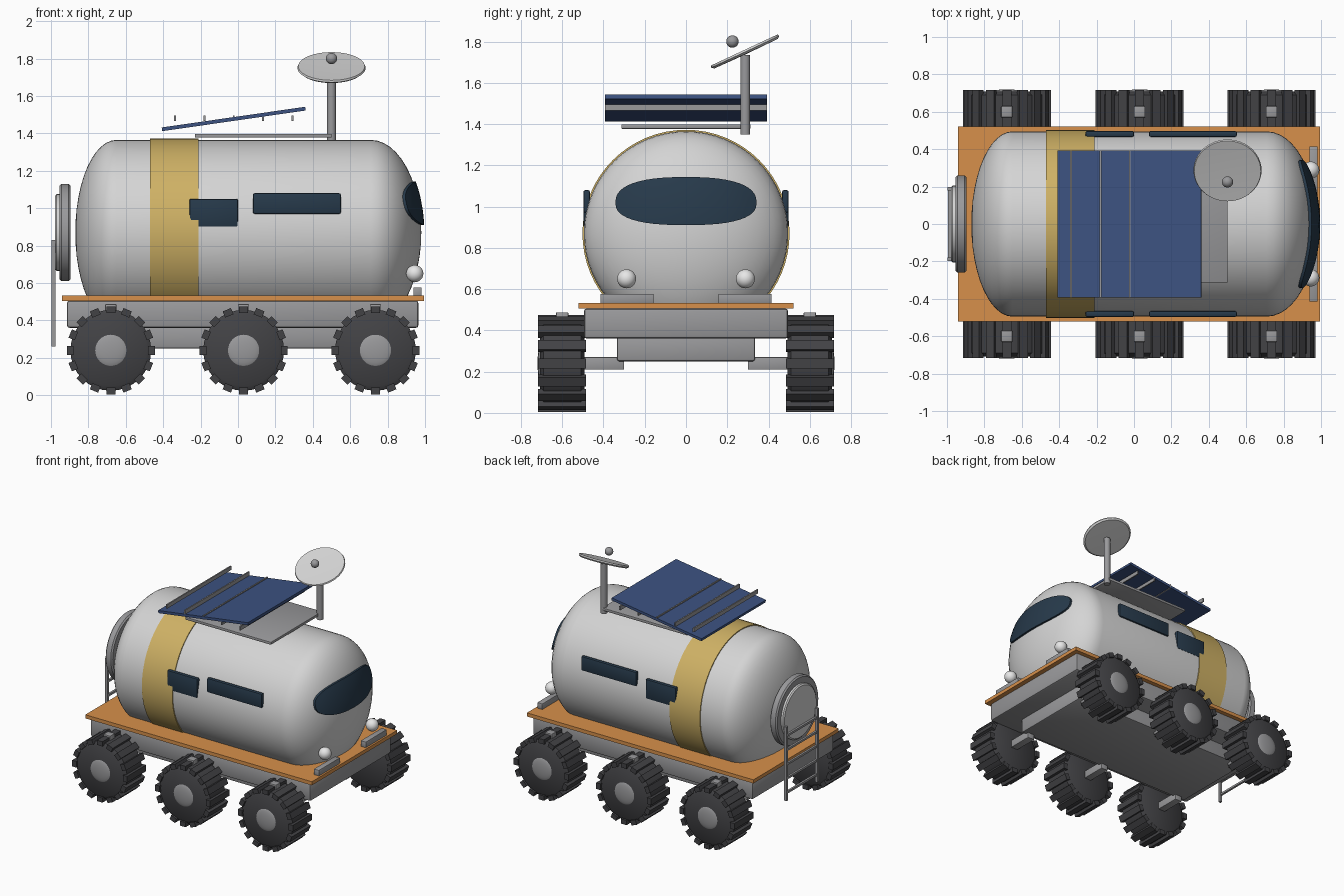
import bpy, bmesh, math
from math import sin, cos, pi, sqrt, radians
from mathutils import Matrix, Vector

if "Cube" in bpy.data.objects:
    bpy.data.objects.remove(bpy.data.objects["Cube"], do_unlink=True)


def material(name, r, g, b):
    m = bpy.data.materials.new(name)
    m.use_nodes = True
    m.diffuse_color = (r, g, b, 1)
    m.node_tree.nodes["Principled BSDF"].inputs["Base Color"].default_value = (r, g, b, 1)
    return m


SHELL = material("light grey shell", .66, .66, .66)
GREY = material("mid grey metal", .32, .32, .33)
ORANGE = material("orange deck", .68, .28, .07)
GOLD = material("gold band", .62, .44, .13)
GLASS = material("dark blue glass", .02, .042, .07)
SOLAR = material("solar blue", .045, .085, .22)
RUBBER = material("black rubber", .055, .055, .06)
LAMP = material("white lamp", .8, .8, .8)


def finish(name, bm, mat, smooth=True):
    bmesh.ops.recalc_face_normals(bm, faces=bm.faces)
    me = bpy.data.meshes.new(name)
    bm.to_mesh(me)
    bm.free()
    me.materials.append(mat)
    ob = bpy.data.objects.new(name, me)
    bpy.context.collection.objects.link(ob)
    if smooth:
        bpy.ops.object.select_all(action='DESELECT')
        ob.select_set(True)
        bpy.context.view_layer.objects.active = ob
        bpy.ops.object.shade_smooth_by_angle(angle=radians(35))
    return ob


def add_box(bm, centre, size, turn=Matrix()):
    bmesh.ops.create_cube(bm, size=1, matrix=Matrix.Translation(centre) @ turn @ Matrix.Diagonal((*size, 1)))


def box(name, mat, x, y, z, bevel=0):
    """Box from (min, max) ranges, with optional rounded edges."""
    bm = bmesh.new()
    add_box(bm, [sum(r) / 2 for r in (x, y, z)], [r[1] - r[0] for r in (x, y, z)])
    if bevel:
        bmesh.ops.bevel(bm, geom=bm.edges[:], offset=bevel, segments=2, profile=.5, affect='EDGES')
    return finish(name, bm, mat)


def add_lathe(bm, profile, matrix, sides=48):
    """Spin (radius, height) points around local z."""
    vs = [bm.verts.new((r, 0, h)) for r, h in profile]
    es = [bm.edges.new(p) for p in zip(vs, vs[1:])]
    res = bmesh.ops.spin(bm, geom=vs + es, cent=(0, 0, 0), axis=(0, 0, 1), angle=2 * pi, steps=sides)
    bmesh.ops.remove_doubles(bm, verts=bm.verts, dist=1e-4)
    bmesh.ops.transform(bm, matrix=matrix, verts=bm.verts)


def lathe(name, mat, profile, matrix, sides=48):
    bm = bmesh.new()
    add_lathe(bm, profile, matrix, sides)
    return finish(name, bm, mat)


def ball(name, mat, centre, r):
    bm = bmesh.new()
    bmesh.ops.create_uvsphere(bm, u_segments=24, v_segments=14, radius=r, matrix=Matrix.Translation(centre))
    return finish(name, bm, mat)


AXIS_Z = .87
R = .495
NOSE, TAIL = .71, -.65
ALONG_X = Matrix.Translation((0, 0, AXIS_Z)) @ Matrix.Rotation(pi / 2, 4, 'Y')

# Pressure hull with elliptical ends, and the gold band around it
arc = [i * pi / 24 for i in range(13)]
hull = [(R * sin(a), TAIL - .22 * cos(a)) for a in arc] + [(R * cos(a), NOSE + .27 * sin(a)) for a in arc]
lathe("hull", SHELL, hull, ALONG_X, 64)
lathe("gold_band", GOLD, [(R - .01, -.47), (R + .007, -.47), (R + .007, -.21), (R - .01, -.21)], ALONG_X, 64)

# Deck, chassis and belly
box("deck", ORANGE, (-.94, .995), (-.52, .52), (.505, .533))
box("chassis", GREY, (-.915, .965), (-.495, .495), (.36, .506), .015)
box("belly", GREY, (-.76, .8), (-.335, .335), (.25, .37), .012)

# Windscreen: rounded outline laid over the nose
bm = bmesh.new()
rings, n = 8, 48
loops = []
for k in range(1, rings + 2):
    t = min(k, rings) / rings
    loop = []
    for i in range(n):
        a = 2 * pi * i / n
        c, s = cos(a), sin(a)
        y = .342 * t * math.copysign(abs(c) ** .8, c)
        z = (.125 if s > 0 else .108) * t * math.copysign(abs(s) ** .8, s) + 1.018
        depth = .286 * sqrt(1 - (y * y + (z - AXIS_Z) ** 2) / (R + .008) ** 2)
        loop.append(bm.verts.new((NOSE + depth - (.04 if k > rings else 0), y, z)))
    loops.append(loop)
bm.faces.new(loops[0])
for p, q in zip(loops, loops[1:]):
    for i in range(n):
        j = (i + 1) % n
        bm.faces.new((p[i], p[j], q[j], q[i]))
finish("windscreen", bm, GLASS)

# Parts repeated on both sides
for side, label in ((1, "left"), (-1, "right")):
    def span(a, b):
        return tuple(sorted((a * side, b * side)))
    box(f"{label}_rear_window", GLASS, (-.26, 0), span(.466, .497), (.9, 1.05), .009)
    box(f"{label}_front_window", GLASS, (.08, .55), span(.466, .497), (.97, 1.08), .009)
    box(f"{label}_lamp_base", GREY, (.937, .982), span(.157, .415), (.53, .577), .005)
    ball(f"{label}_headlight", LAMP, (.945, .288 * side, .65), .046)

    # Wheels
    for x, place in ((-.68, "rear"), (.03, "middle"), (.735, "front")):
        spin = Matrix.Translation((x, .6 * side, .24)) @ Matrix.Rotation(-side * pi / 2, 4, 'X')
        tyre = [(0, -.108), (.19, -.108), (.216, -.09), (.216, .09), (.19, .108), (0, .108)]
        bm = bmesh.new()
        add_lathe(bm, tyre, spin, 32)
        for i in range(16):
            turn = Matrix.Rotation(i * pi / 8, 4, 'Y')
            centre = Vector((x, .601 * side, .24)) + turn @ Vector((0, 0, .217))
            add_box(bm, centre, (.048, .232, .036), turn)
        finish(f"{label}_{place}_tyre", bm, RUBBER)
        hub = [(.092 * cos(a), .1 + .02 * sin(a)) for a in arc[::2]]
        lathe(f"{label}_{place}_hub", GREY, hub, spin, 32)
        box(f"{label}_{place}_strut", GREY, (x - .03, x + .03), span(.57, .63), (.2, .487), .004)
        box(f"{label}_{place}_axle", GREY, (x - .03, x + .03), span(.3, .52), (.21, .27), .004)

# Rear hatch
lathe("hatch_ring", GREY, [(0, -.955), (.25, -.955), (.26, -.945), (.26, -.905), (.25, -.895), (0, -.895)], ALONG_X)
lathe("hatch_door", SHELL, [(0, -.978), (.195, -.978), (.205, -.97), (.205, -.95), (0, -.95)], ALONG_X)

# Ladder
bm = bmesh.new()
for y in (-.188, .188):
    add_box(bm, (-.987, y, .545), (.02, .02, .57))
for i in range(5):
    add_box(bm, (-.987, 0, .32 + i * .11), (.016, .376, .016))
finish("ladder", bm, GREY, False)

# Roof plate and tilted solar panel with its bars
box("roof_plate", GREY, (-.23, .5), (-.313, .313), (1.377, 1.398), .004)
bm = bmesh.new()
add_box(bm, (-.023, 0, 1.477), (.775, .785, .02), Matrix.Rotation(radians(-8.2), 4, 'Y'))
finish("solar_panel", bm, SOLAR, False)
bm = bmesh.new()
for i in range(5):
    add_box(bm, (-.337 + i * .157, 0, 1.48), (.01, .785, .03))
finish("panel_bars", bm, GREY, False)

# Antenna mast, dish and feed
lathe("mast", GREY, [(0, 1.35), (.024, 1.35), (.024, 1.735), (0, 1.735)], Matrix.Translation((.5, .287, 0)), 20)
tilt = Matrix.Translation((.5, .287, 1.75)) @ Matrix.Rotation(radians(25), 4, 'X')
lathe("dish", SHELL, [(0, -.012), (.17, -.01), (.182, 0), (.178, .01), (0, .004)], tilt)
ball("dish_feed", GREY, (.5, .225, 1.8), .03)
